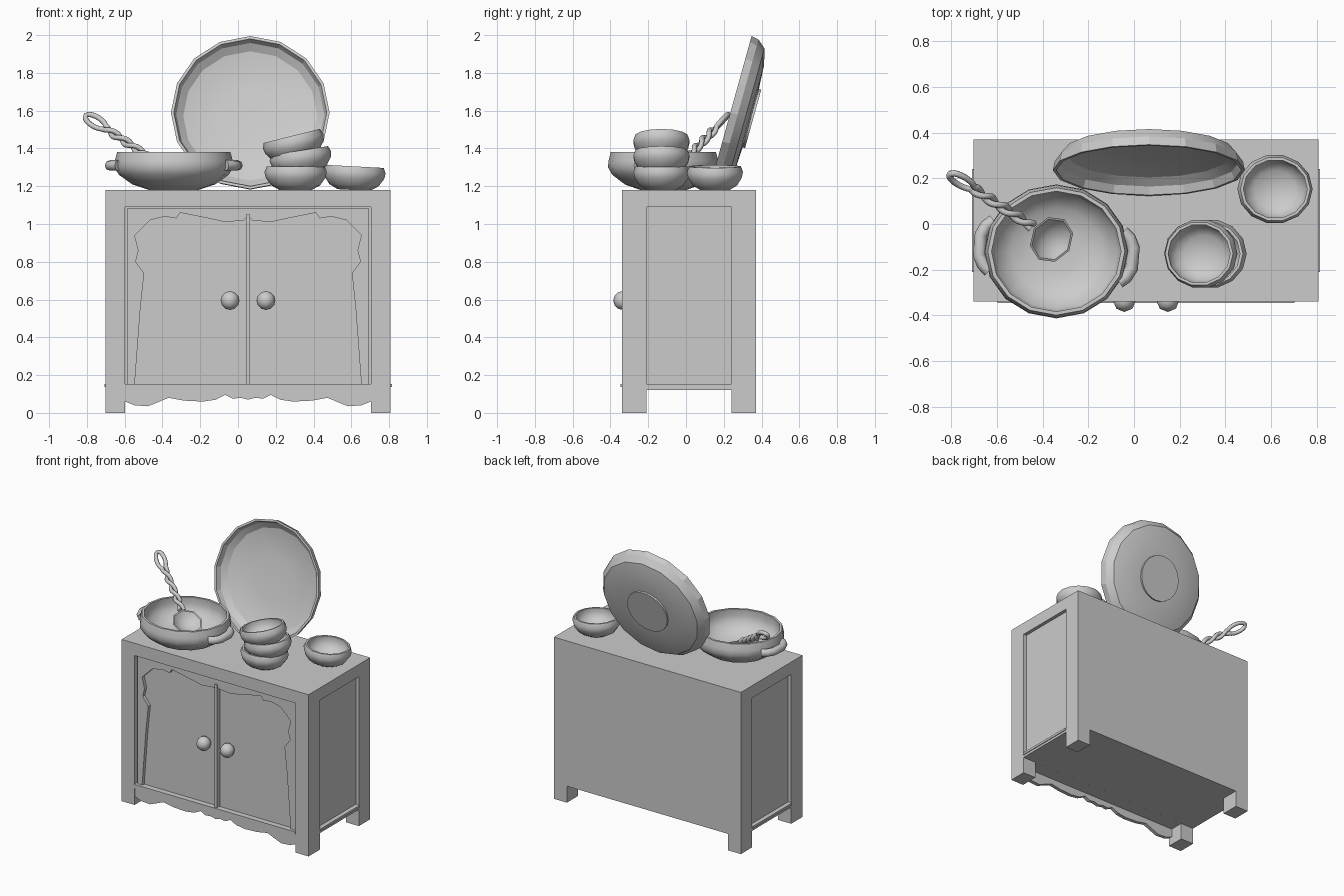
import bpy, bmesh, math
from mathutils import Vector, Matrix

if "Cube" in bpy.data.objects:
    bpy.data.objects.remove(bpy.data.objects["Cube"], do_unlink=True)

CX, CY = 0.053, 0.015          # cabinet centre
HALF_W, HALF_D, TOP = 0.755, 0.355, 1.18
LEG_W, LEG_D = 0.105, 0.13
IN_W, IN_D = HALF_W - LEG_W, HALF_D - LEG_D
FRONT = CY - HALF_D


def select_only(obj):
    bpy.ops.object.select_all(action='DESELECT')
    obj.select_set(True)
    bpy.context.view_layer.objects.active = obj


def finish(name, bm, smooth=None):
    bmesh.ops.recalc_face_normals(bm, faces=bm.faces)
    mesh = bpy.data.meshes.new(name)
    bm.to_mesh(mesh)
    bm.free()
    obj = bpy.data.objects.new(name, mesh)
    bpy.context.collection.objects.link(obj)
    if smooth:
        select_only(obj)
        bpy.ops.object.shade_smooth_by_angle(angle=math.radians(smooth))
    return obj


def box(name, lo, hi):
    lo, hi = Vector(lo), Vector(hi)
    bm = bmesh.new()
    bmesh.ops.create_cube(bm, size=1)
    bmesh.ops.scale(bm, vec=hi - lo, verts=bm.verts)
    bmesh.ops.translate(bm, vec=(lo + hi) / 2, verts=bm.verts)
    return finish(name, bm)


def prism(name, outline, y0, y1):
    """Extrude an x-z outline from y0 to y1."""
    bm = bmesh.new()
    face = bm.faces.new([bm.verts.new((x, y0, z)) for x, z in outline])
    ext = bmesh.ops.extrude_face_region(bm, geom=[face], use_keep_orig=True)
    moved = [g for g in ext["geom"] if isinstance(g, bmesh.types.BMVert)]
    bmesh.ops.translate(bm, vec=(0, y1 - y0, 0), verts=moved)
    return finish(name, bm)


def lathe(name, profile, sides, matrix, smooth=40):
    """Spin an r-z profile about its own z axis."""
    bm = bmesh.new()
    pts = [bm.verts.new((r, 0, z)) for r, z in profile]
    edges = [bm.edges.new(pair) for pair in zip(pts, pts[1:])]
    bmesh.ops.spin(bm, geom=pts + edges, cent=(0, 0, 0), axis=(0, 0, 1),
                   angle=math.tau, steps=sides, use_merge=True)
    bmesh.ops.remove_doubles(bm, verts=bm.verts, dist=0.0005)
    bmesh.ops.transform(bm, matrix=matrix, verts=bm.verts)
    return finish(name, bm, smooth)


def tube(name, points, radius):
    curve = bpy.data.curves.new(name, 'CURVE')
    curve.dimensions = '3D'
    curve.bevel_depth = radius
    curve.bevel_resolution = 2
    curve.use_fill_caps = True
    spline = curve.splines.new('POLY')
    spline.points.add(len(points) - 1)
    for p, co in zip(spline.points, points):
        p.co = (*co, 1)
    obj = bpy.data.objects.new(name, curve)
    bpy.context.collection.objects.link(obj)
    select_only(obj)
    bpy.ops.object.convert(target='MESH')
    bpy.ops.object.shade_smooth_by_angle(angle=math.radians(50))
    return bpy.context.object


def placed(loc, tilt=0, squash=1):
    return (Matrix.Translation(loc) @ Matrix.Rotation(math.radians(tilt), 4, 'Y')
            @ Matrix.Diagonal((1, squash, 1, 1)))


# Cabinet body: one block with the legs and panel recesses cut out
body = box("cabinet_body", (CX - HALF_W, CY - HALF_D, 0), (CX + HALF_W, CY + HALF_D, TOP))
cuts = [((-IN_W, -1, -1), (IN_W, 1, 0.12)),
        ((-1, -IN_D, -1), (1, IN_D, 0.1201)),
        ((-IN_W, -1, 0.15), (IN_W, 0.04 - HALF_D, 1.09))]
for side in (-1, 1):
    xs = sorted((side * (HALF_W - 0.025), side))
    cuts.append(((xs[0], -IN_D, 0.14), (xs[1], IN_D, 1.09)))
for lo, hi in cuts:
    offset = Vector((CX, CY, 0))
    cutter = box("panel_cutter", Vector(lo) + offset, Vector(hi) + offset)
    mod = body.modifiers.new("cut", 'BOOLEAN')
    mod.operation, mod.solver, mod.object = 'DIFFERENCE', 'EXACT', cutter
    select_only(body)
    bpy.ops.object.modifier_apply(modifier=mod.name)
    bpy.data.objects.remove(cutter, do_unlink=True)

# Mouldings along the bottom rails
box("front_moulding", (CX - IN_W, FRONT - 0.006, 0.137), (CX + IN_W, FRONT + 0.03, 0.153))
for side, label in ((-1, "right"), (1, "left")):
    xs = sorted((CX + side * (HALF_W + 0.006), CX + side * (HALF_W - 0.03)))
    box(label + "_moulding", (xs[0], CY - IN_D, 0.137), (xs[1], CY + IN_D, 0.153))

# Doors with carved frames, knobs and a centre strip
carving = [(0, 1.05), (-0.02, 1.02), (-0.12, 1.01), (-0.21, 1.03), (-0.36, 1.06),
           (-0.38, 1.03), (-0.44, 1.04), (-0.52, 1.02), (-0.56, 0.98), (-0.6, 0.94),
           (-0.58, 0.86), (-0.595, 0.8), (-0.55, 0.74), (-0.57, 0.55), (-0.6, 0.15)]
frame = [(-IN_W + 0.012, 0.15), (-IN_W + 0.012, 1.085), (0, 1.085)] + carving
for side, label in ((1, "right"), (-1, "left")):
    prism(label + "_door_frame", [(CX + side * x, z) for x, z in frame],
          FRONT + 0.015, FRONT + 0.045)
    bm = bmesh.new()
    bmesh.ops.create_uvsphere(bm, u_segments=8, v_segments=6, radius=0.05)
    bmesh.ops.translate(bm, vec=(CX - side * 0.095, FRONT + 0.005, 0.595), verts=bm.verts)
    finish(label + "_knob", bm, 50)
box("door_strip", (CX - 0.01, FRONT + 0.005, 0.15), (CX + 0.01, FRONT + 0.045, 1.05))

# Scalloped apron
wave = [(-IN_W, 0.06), (-0.6, 0.04), (-0.53, 0.035), (-0.48, 0.055), (-0.42, 0.08),
        (-0.34, 0.065), (-0.24, 0.06), (-0.17, 0.07), (-0.12, 0.095), (-0.08, 0.075),
        (-0.04, 0.08), (0, 0.07)]
wave += [(-x, z) for x, z in reversed(wave[:-1])]
outline = [(-IN_W, 0.14)] + wave + [(IN_W, 0.14)]
prism("apron", [(CX + x, z) for x, z in outline], FRONT + 0.004, FRONT + 0.03)

# Leaning plate with a foot disc on its back
lean = Matrix.Translation((0.065, 0.235, 1.59)) @ Matrix.Rotation(math.radians(-105.5), 4, 'X')
lathe("plate", [(0, 0.112), (0.16, 0.112), (0.29, 0.105), (0.376, 0.083), (0.412, 0.04),
                (0.42, 0), (0.405, 0), (0.392, 0.035), (0.355, 0.066), (0.28, 0.085),
                (0.16, 0.095), (0, 0.095)], 16, lean, smooth=18)
lathe("plate_foot", [(0, 0.1), (0.16, 0.1), (0.16, 0.125), (0, 0.125)], 24, lean)

# Serving bowl with two lug handles
lathe("serving_bowl", [(0, 0), (0.13, 0), (0.22, 0.03), (0.29, 0.08), (0.315, 0.12),
                       (0.312, 0.155), (0.3, 0.2), (0.283, 0.2), (0.287, 0.15), (0.27, 0.1),
                       (0.2, 0.045), (0.1, 0.028), (0, 0.028)],
      16, placed((-0.34, -0.12, TOP), squash=0.93))
turn = Matrix.Translation((-0.34, -0.12, 1.31)) @ Matrix.Rotation(math.radians(-5), 4, 'Z')
for side, label in ((-1, "right"), (1, "left")):
    arc = [(0.285, -0.11), (0.315, -0.085), (0.335, -0.045), (0.335, 0.045),
           (0.315, 0.085), (0.285, 0.11)]
    tube(label + "_lug", [turn @ Vector((side * x, y, 0)) for x, y in arc], 0.028)

# Small bowls: a leaning stack of three and one alone
small = [(0, 0), (0.085, 0), (0.13, 0.025), (0.158, 0.065), (0.165, 0.095), (0.153, 0.125),
         (0.14, 0.125), (0.143, 0.095), (0.125, 0.06), (0.09, 0.03), (0, 0.025)]
for name, loc, tilt in (("lower_bowl", (0.305, -0.13, TOP), 0),
                        ("middle_bowl", (0.345, -0.13, 1.265), -9),
                        ("upper_bowl", (0.315, -0.13, 1.345), -14),
                        ("single_bowl", (0.612, 0.153, TOP), 3)):
    lathe(name, small, 14, placed(loc, tilt, 0.92))

# Ladle: a shallow head and two twisted strands that open into a loop
start, end = Vector((-0.445, -0.01, 1.335)), Vector((-0.805, 0.22, 1.575))
along = (end - start).normalized()
across = along.cross(Vector((0, 0, 1))).normalized()
up = across.cross(along)
head = Matrix.Translation((-0.365, -0.065, 1.285)) @ up.to_track_quat('Z', 'Y').to_matrix().to_4x4()
lathe("ladle_head", [(0, -0.045), (0.05, -0.036), (0.085, -0.015), (0.105, 0.01),
                     (0.095, 0.01), (0.075, -0.008), (0.045, -0.025), (0, -0.033)], 8, head)


def strand(t, sign):
    split = 0.72
    if t < split:
        spread, phase = 0.014, math.tau * 2.125 * t / split
    else:
        s = (t - split) / (1 - split)
        spread = max(0.014 * (1 - s), 0.03 * math.sqrt(max(0, 1 - (2 * s - 1) ** 2)))
        phase = math.tau * 2.125
    offset = across * math.cos(phase) + up * math.sin(phase)
    return start.lerp(end, t) + offset * spread * sign


steps = [i / 60 for i in range(61)]
tube("ladle_handle", [strand(t, 1) for t in steps]
     + [strand(t, -1) for t in reversed(steps[:-1])], 0.014)
